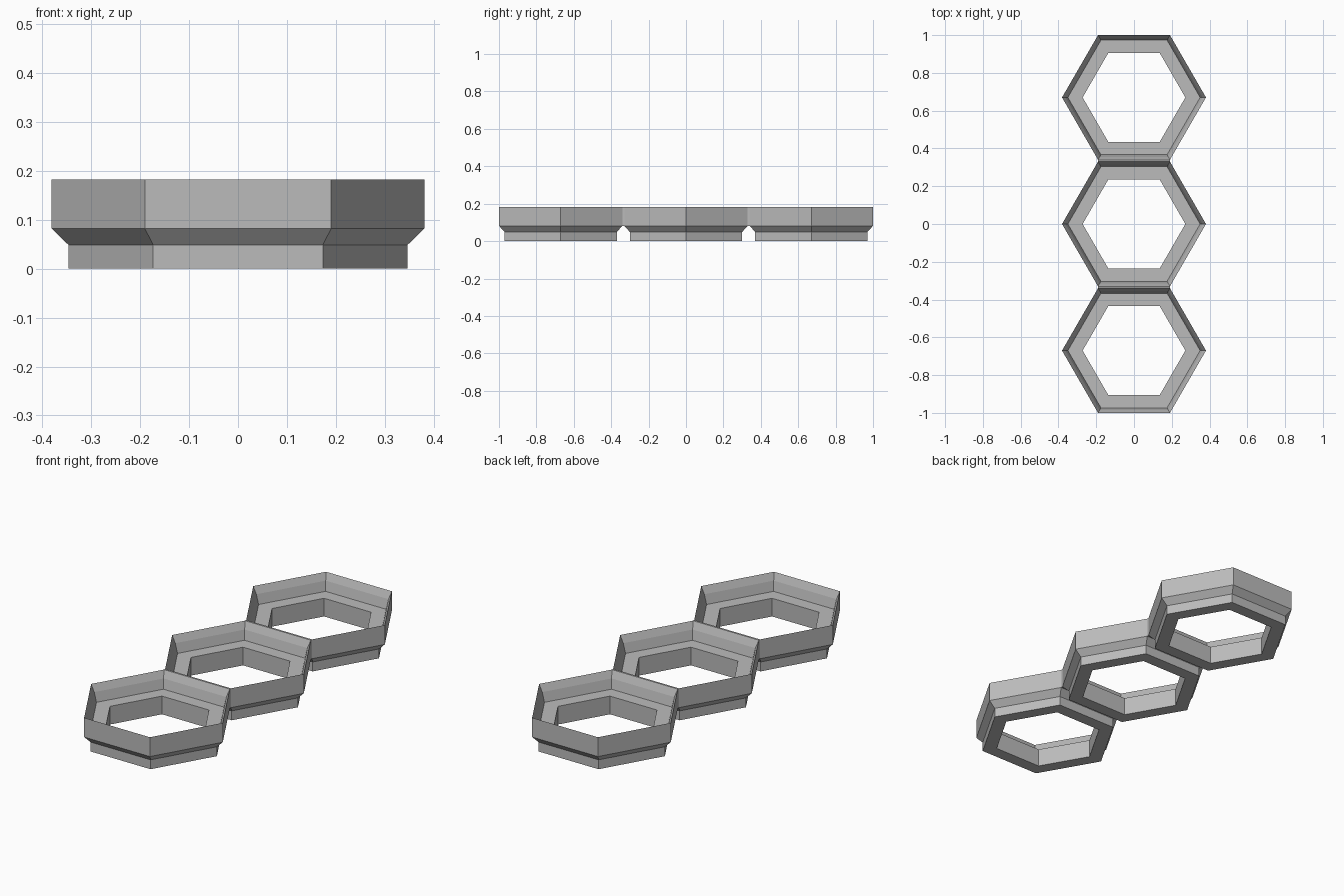
import bpy, bmesh
from math import cos, sin, pi

cube = bpy.data.objects.get("Cube")
if cube:
    bpy.data.objects.remove(cube, do_unlink=True)

grey = bpy.data.materials.new("mid_grey")
grey.use_nodes = True
colour = (0.5, 0.5, 0.5, 1)
grey.diffuse_color = colour
grey.node_tree.nodes["Principled BSDF"].inputs["Base Color"].default_value = colour

RADIUS = 0.381
APOTHEM = RADIUS * cos(pi / 6)
SPACING = 1 - APOTHEM
TOP, SHOULDER = 0.183, 0.082

# Closed wall section as (corner radius, height)
SECTION = [(0.347, 0), (0.347, 0.049), (RADIUS, SHOULDER), (RADIUS, TOP),
           (0.363, 0.145), (0.35, 0.095), (0.272, 0.095), (0.272, 0)]


def finish(name, bm):
    bmesh.ops.recalc_face_normals(bm, faces=bm.faces)
    mesh = bpy.data.meshes.new(name)
    bm.to_mesh(mesh)
    bm.free()
    mesh.materials.append(grey)
    obj = bpy.data.objects.new(name, mesh)
    bpy.context.collection.objects.link(obj)
    return obj


def hex_ring(name, y):
    """Sweep the wall section round six corners."""
    bm = bmesh.new()
    rings = [[bm.verts.new((r * cos(i * pi / 3), r * sin(i * pi / 3), z))
              for r, z in SECTION] for i in range(6)]
    n = len(SECTION)
    for i in range(6):
        a, b = rings[i], rings[(i + 1) % 6]
        for j in range(n):
            k = (j + 1) % n
            bm.faces.new((a[j], b[j], b[k], a[k]))
    finish(name, bm).location.y = y


def bridge(name, y):
    """Thin web joining two neighbouring rings."""
    bm = bmesh.new()
    bmesh.ops.create_cube(bm, size=1)
    bmesh.ops.scale(bm, verts=bm.verts,
                    vec=(RADIUS, SPACING - 2 * APOTHEM, TOP - SHOULDER))
    finish(name, bm).location = (0, y, (TOP + SHOULDER) / 2)


for name, side in (("front", -1), ("middle", 0), ("back", 1)):
    hex_ring(name + "_ring", side * SPACING)
for name, side in (("front", -1), ("back", 1)):
    bridge(name + "_bridge", side * SPACING / 2)
